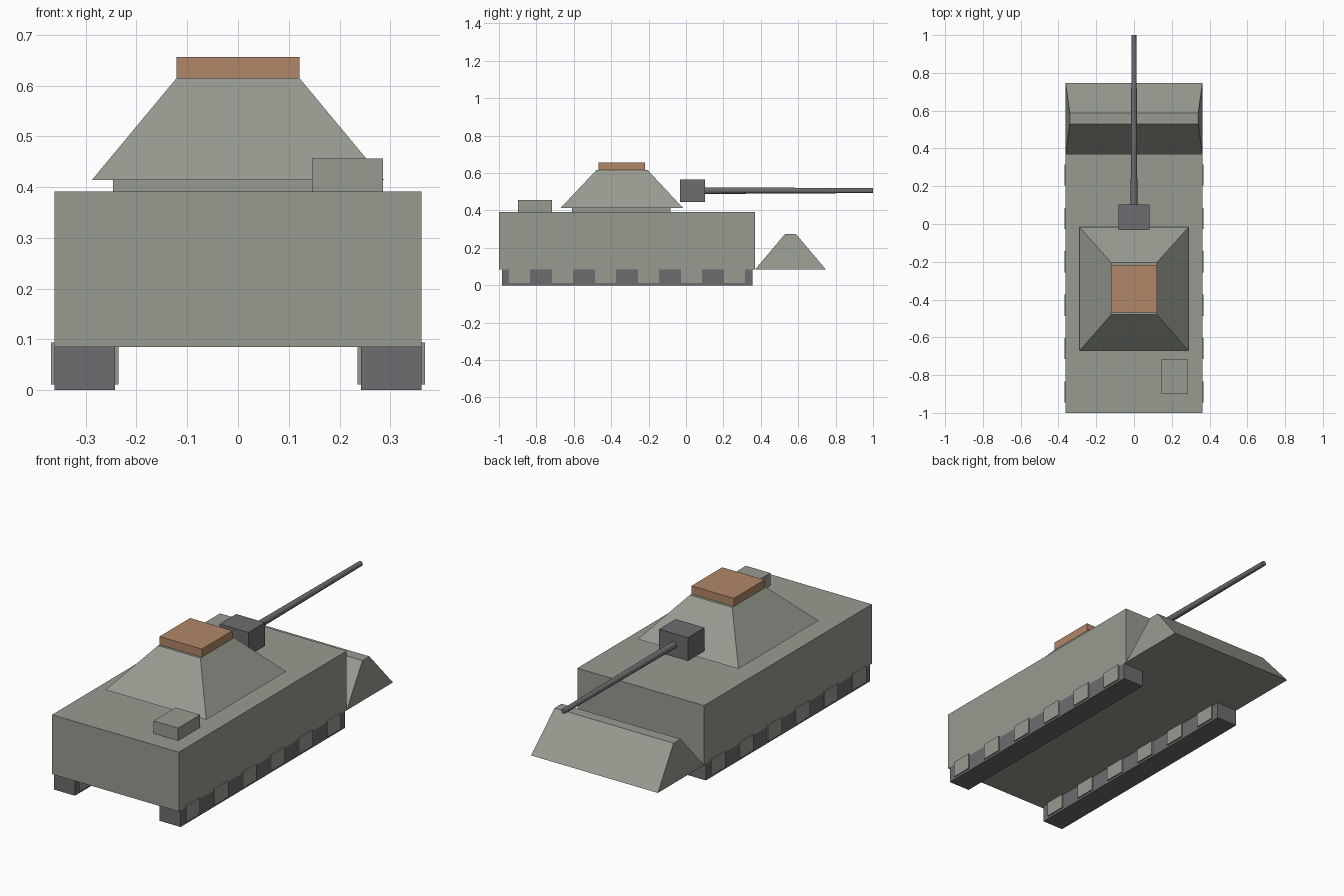
import bpy, bmesh
from mathutils import Matrix

if "Cube" in bpy.data.objects:
    bpy.data.objects.remove(bpy.data.objects["Cube"], do_unlink=True)


def material(name, rgb):
    m = bpy.data.materials.new(name)
    m.use_nodes = True
    m.diffuse_color = (*rgb, 1)
    m.node_tree.nodes["Principled BSDF"].inputs["Base Color"].default_value = (*rgb, 1)
    return m


armour = material("grey green armour", (0.31, 0.33, 0.28))
steel = material("dark steel", (0.155, 0.15, 0.158))
copper = material("copper brown", (0.44, 0.245, 0.138))


def add_object(name, bm, mat):
    mesh = bpy.data.meshes.new(name)
    bm.to_mesh(mesh)
    bm.free()
    mesh.materials.append(mat)
    obj = bpy.data.objects.new(name, mesh)
    bpy.context.collection.objects.link(obj)
    return obj


def block(name, x, y, z, mat, top_x=None, top_y=None):
    """Box between (low, high) ranges, optionally with a smaller top."""
    top_x, top_y = top_x or x, top_y or y
    bm = bmesh.new()
    bmesh.ops.create_cube(bm, size=1)
    for v in bm.verts:
        up = v.co.z > 0
        xs, ys = (top_x, top_y) if up else (x, y)
        v.co = (xs[v.co.x > 0], ys[v.co.y > 0], z[up])
    return add_object(name, bm, mat)


def sym(half):
    return (-half, half)


# Hull and sloped nose
block("hull", sym(0.362), (-1, 0.37), (0.085, 0.392), armour)
block("nose_wedge", sym(0.362), (0.37, 0.747), (0.085, 0.275), armour,
      sym(0.34), (0.53, 0.587))
block("stowage_box", (0.146, 0.286), (-0.897, -0.717), (0.392, 0.457), armour)

# Tracks with square road wheels
for side, s in (("left", 1), ("right", -1)):
    track_x = sorted((s * 0.242, s * 0.362))
    wheel_x = sorted((s * 0.235, s * 0.368))
    block(side + "_track", track_x, (-0.985, 0.355), (0, 0.085), steel)
    for i in range(6):
        y = -0.89 + 0.23 * i
        block(f"{side}_wheel_{i + 1}", wheel_x, (y - 0.056, y + 0.056),
              (0.011, 0.094), armour)

# Turret
block("turret_ring", sym(0.246), (-0.61, -0.083), (0.392, 0.414), armour)
block("turret", sym(0.288), (-0.67, -0.017), (0.414, 0.615), armour,
      sym(0.121), (-0.48, -0.204))
block("hatch", sym(0.121), (-0.468, -0.218), (0.615, 0.657), copper)

# Gun
block("gun_mantlet", sym(0.082), (-0.033, 0.102), (0.445, 0.566), steel)
bm = bmesh.new()
bmesh.ops.create_cone(bm, cap_ends=True, segments=12, radius1=0.018,
                      radius2=0.013, depth=0.9,
                      matrix=Matrix.Translation((0, 0.55, 0.506))
                      @ Matrix.Rotation(-1.5708, 4, "X"))
add_object("gun_barrel", bm, steel)
